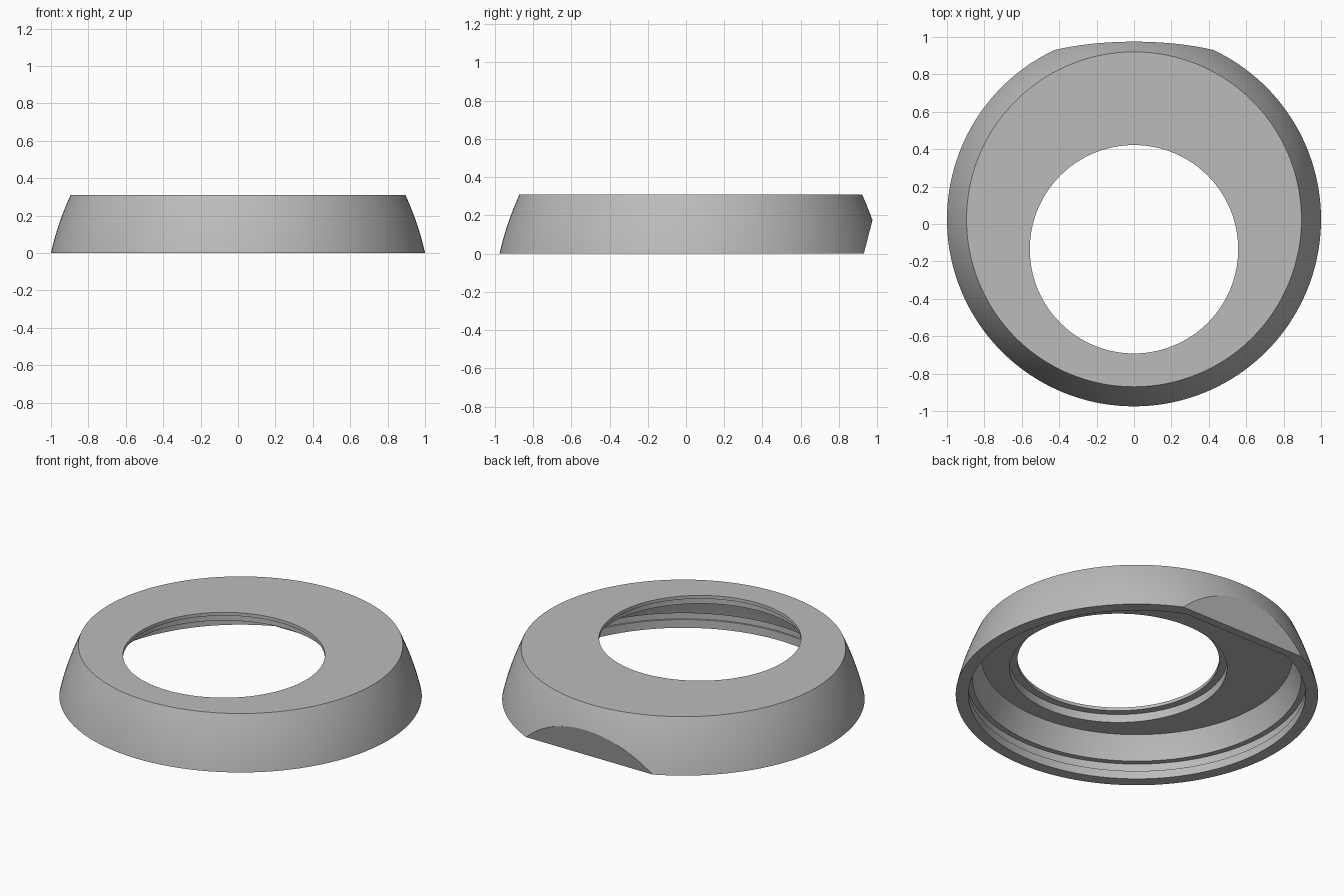
import bpy, bmesh, math
from mathutils import Vector

if "Cube" in bpy.data.objects:
    bpy.data.objects.remove(bpy.data.objects["Cube"])

SEGMENTS = 160
CENTRE_Y = 0.025        # axis of the body
HOLE_Y = -0.135         # axis of the off-centre opening
HEIGHT = 0.31
CUT_NORMAL = Vector((0, 0.175, -0.045)).normalized()


def lathe(name, profile, y, cut_y=None):
    """Closed solid of revolution, optionally trimmed by the slanted back plane."""
    bm = bmesh.new()
    rings = []
    for r, z in profile:
        ring = []
        for i in range(SEGMENTS):
            a = math.tau * i / SEGMENTS
            ring.append(bm.verts.new((r * math.cos(a), y + r * math.sin(a), z)))
        rings.append(ring)
    for low, high in zip(rings, rings[1:]):
        for i in range(SEGMENTS):
            j = (i + 1) % SEGMENTS
            bm.faces.new((low[i], low[j], high[j], high[i]))
    bm.faces.new(rings[0][::-1])
    bm.faces.new(rings[-1])
    if cut_y is not None:
        geom = bm.verts[:] + bm.edges[:] + bm.faces[:]
        cut = bmesh.ops.bisect_plane(bm, geom=geom, plane_co=(0, cut_y, 0),
                                     plane_no=CUT_NORMAL, clear_outer=True)
        rim = [e for e in cut["geom_cut"] if isinstance(e, bmesh.types.BMEdge)]
        bmesh.ops.holes_fill(bm, edges=rim, sides=0)
    bmesh.ops.recalc_face_normals(bm, faces=bm.faces[:])
    mesh = bpy.data.meshes.new(name)
    bm.to_mesh(mesh)
    bm.free()
    obj = bpy.data.objects.new(name, mesh)
    bpy.context.collection.objects.link(obj)
    return obj


def outer_radius(z):
    return 1 - 0.22 * z - 0.38 * z * z


def levels(low, high, steps):
    return [low + (high - low) * i / steps for i in range(steps + 1)]


# Domed outer body with a slanted flat at the back
body = lathe("ring_cover", [(outer_radius(z), z) for z in levels(0, HEIGHT, 12)],
             CENTRE_Y, 0.93)

# Hollow underside: lip, shallow groove, ledge, then a wall following the outside
wall = [(outer_radius(z) - 0.067, z) for z in levels(0.10, 0.24, 6)]
cavity = lathe("cavity_cutter",
               [(0.93, -0.1), (0.93, 0.05), (0.94, 0.05), (0.94, 0.10)] + wall,
               CENTRE_Y, 0.88)

# Off-centre opening with a counterbore from below
opening = lathe("opening_cutter",
                [(0.60, 0.15), (0.60, 0.29), (0.557, 0.29), (0.557, 0.4)], HOLE_Y)

for cutter in (cavity, opening):
    cutter.hide_render = True
    mod = body.modifiers.new(cutter.name, "BOOLEAN")
    mod.operation = "DIFFERENCE"
    mod.solver = "EXACT"
    mod.object = cutter

# Bake the cuts and drop the cutters
graph = bpy.context.evaluated_depsgraph_get()
graph.update()
result = bpy.data.meshes.new_from_object(body.evaluated_get(graph))
body.modifiers.clear()
body.data = result
for cutter in (cavity, opening):
    bpy.data.objects.remove(cutter)

# Plain grey plastic
grey = bpy.data.materials.new("grey_plastic")
grey.use_nodes = True
colour = (0.5, 0.5, 0.5, 1)
grey.diffuse_color = colour
grey.node_tree.nodes["Principled BSDF"].inputs["Base Color"].default_value = colour
body.data.materials.clear()
body.data.materials.append(grey)

bpy.ops.object.select_all(action="DESELECT")
body.select_set(True)
bpy.context.view_layer.objects.active = body
bpy.ops.object.shade_smooth_by_angle(angle=math.radians(18))
